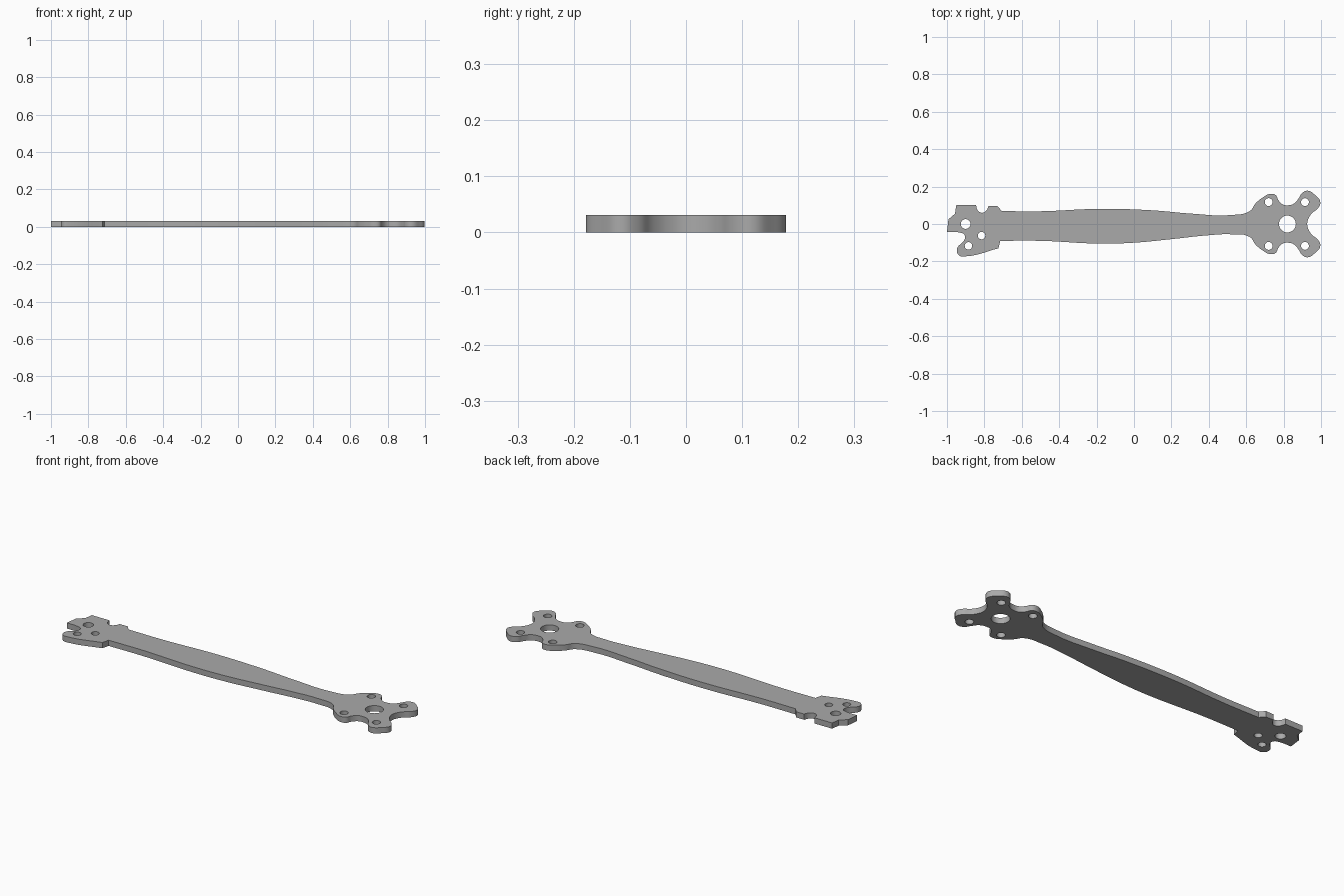
import bpy

cube = bpy.data.objects.get("Cube")
if cube:
    bpy.data.objects.remove(cube, do_unlink=True)

THICKNESS = 0.031

material = bpy.data.materials.new("plain grey")
material.use_nodes = True
grey = (0.4, 0.4, 0.4, 1)
material.diffuse_color = grey
material.node_tree.nodes["Principled BSDF"].inputs["Base Color"].default_value = grey


def mirrored(points):
    """Same points reflected front to back, in reverse order."""
    return [(x, -y) for x, y in reversed(points)]


def add_loop(curve, points, resolution):
    """Add a closed spline; each point carries its own handle type."""
    spline = curve.splines.new("BEZIER")
    spline.use_cyclic_u = True
    spline.resolution_u = resolution
    spline.bezier_points.add(len(points) - 1)
    for bezier, (x, y, handle) in zip(spline.bezier_points, points):
        bezier.co = (x, y, 0)
        bezier.handle_left_type = bezier.handle_right_type = handle


def add_hole(curve, x, y, radius):
    ring = [(x + radius, y), (x, y + radius), (x - radius, y), (x, y - radius)]
    add_loop(curve, [(px, py, "AUTO") for px, py in ring], 8)


def smooth(points):
    return [(x, y, "AUTO") for x, y in points]


def sharp(points):
    return [(x, y, "VECTOR") for x, y in points]


# Motor mount: two lobes per side, from the neck to the tip
lobes = [(.62, .07), (.65, .11), (.69, .143), (.727, .161), (.757, .155),
         (.772, .127), (.795, .105), (.82, .1), (.857, .11), (.882, .14),
         (.9, .167), (.93, .178), (.97, .153), (.996, .118), (.984, .085),
         (.952, .058), (.933, .03)]
mount = lobes + [(.926, 0)] + mirrored(lobes)

# Gently swelling beam edges
beam_back = [(-.5, .068), (-.18, .081), (.1, .073), (.3, .056), (.52, .048)]
beam_front = [(.52, -.055), (.4, -.06), (.2, -.081), (0, -.1), (-.18, -.105), (-.5, -.09)]

# Root end: clamp slots, notches and angled foot
foot_side = [(-.715, -.09), (-.725, -.13)]
foot_tip = [(-.9, -.173), (-.935, -.168), (-.947, -.135)]
notch = [(-.905, -.08), (-.908, -.056), (-.93, -.046)]
end_tab = [(-1, -.042), (-.992, .025), (-.957, .055), (-.95, .102), (-.845, .102)]
slot = [(-.835, .072), (-.81, .06), (-.787, .075)]
shoulder = [(-.778, .096), (-.73, .096), (-.707, .069)]

outline = (smooth(beam_back + mount + beam_front) + sharp(foot_side)
           + smooth(foot_tip + notch) + sharp(end_tab)
           + smooth(slot) + sharp(shoulder))

# Filled flat profile with all openings
profile = bpy.data.curves.new("arm_plate", "CURVE")
profile.dimensions = "2D"
profile.fill_mode = "BOTH"
profile.extrude = THICKNESS / 2
add_loop(profile, outline, 6)
add_hole(profile, .82, 0, .045)
for x in (.72, .914):
    for side in (-1, 1):
        add_hole(profile, x, side * .117, .021)
add_hole(profile, -.9, 0, .026)
add_hole(profile, -.885, -.117, .02)
add_hole(profile, -.815, -.062, .02)
profile.materials.append(material)

arm = bpy.data.objects.new("arm_plate", profile)
bpy.context.collection.objects.link(arm)
arm.location.z = THICKNESS / 2

# Turn into a solid mesh with welded, crisp rims
bpy.ops.object.select_all(action="DESELECT")
arm.select_set(True)
bpy.context.view_layer.objects.active = arm
bpy.ops.object.convert(target="MESH")
bpy.ops.object.mode_set(mode="EDIT")
bpy.ops.mesh.select_all(action="SELECT")
bpy.ops.mesh.remove_doubles(threshold=0.0001)
bpy.ops.mesh.normals_make_consistent(inside=False)
bpy.ops.object.mode_set(mode="OBJECT")
bpy.ops.object.shade_smooth_by_angle()
